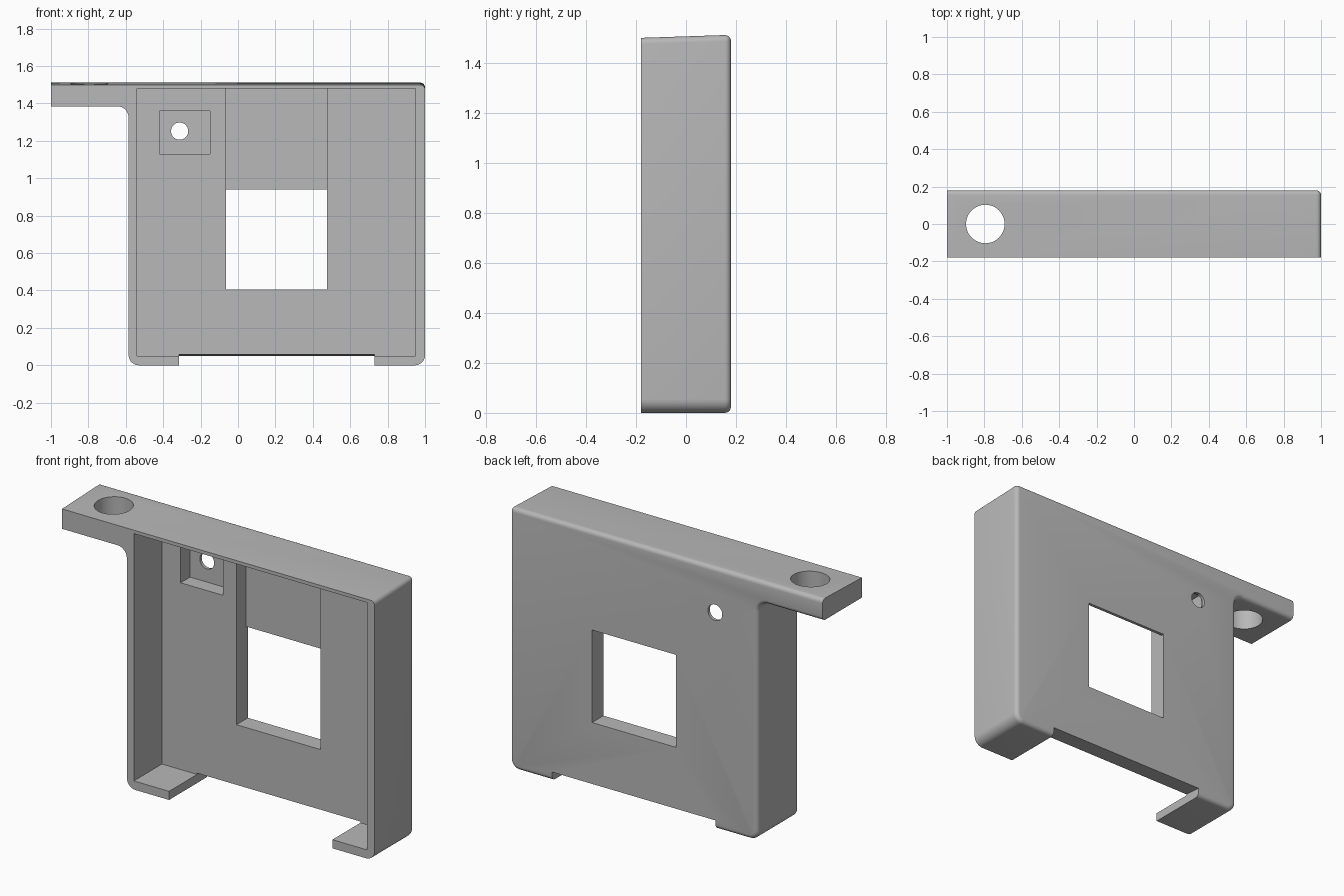
import bpy
import bmesh
from math import cos, sin, radians
from mathutils import Matrix, Vector

cube = bpy.data.objects.get("Cube")
if cube:
    bpy.data.objects.remove(cube, do_unlink=True)

grey = bpy.data.materials.new("light grey plastic")
grey.use_nodes = True
colour = (0.48, 0.48, 0.48, 1)
grey.diffuse_color = colour
grey.node_tree.nodes["Principled BSDF"].inputs["Base Color"].default_value = colour

FRONT, BACK = -0.18, 0.18
PLATE = 0.076      # front face of the back plate
SKIN = 0.162       # floor of the recesses in the plate
TOP = 1.512


def make_object(name, bm):
    bmesh.ops.recalc_face_normals(bm, faces=bm.faces)
    mesh = bpy.data.meshes.new(name)
    bm.to_mesh(mesh)
    bm.free()
    mesh.materials.append(grey)
    obj = bpy.data.objects.new(name, mesh)
    bpy.context.collection.objects.link(obj)
    return obj


def arc(x, z, r, start, end, steps=8):
    angles = [radians(start + (end - start) * i / steps) for i in range(steps + 1)]
    return [(x + r * cos(a), z + r * sin(a)) for a in angles]


def box(name, x0, x1, y0, y1, z0, z1):
    bm = bmesh.new()
    bmesh.ops.create_cube(bm, size=1)
    for v in bm.verts:
        v.co = Vector((x1 if v.co.x > 0 else x0,
                       y1 if v.co.y > 0 else y0,
                       z1 if v.co.z > 0 else z0))
    return make_object(name, bm)


def cylinder(name, centre, r, length, axis):
    bm = bmesh.new()
    turn = Matrix.Rotation(radians(90), 4, "X") if axis == "y" else Matrix()
    bmesh.ops.create_cone(bm, cap_ends=True, segments=48, radius1=r, radius2=r,
                          depth=length, matrix=Matrix.Translation(centre) @ turn)
    return make_object(name, bm)


# Housing: outline with side tab, extruded front to back
outline = [(-1, TOP), (-1, 1.385)]
outline += arc(-0.645, 1.325, 0.06, 90, 0)
outline += arc(-0.53, 0.055, 0.055, 180, 270)
outline += arc(0.945, 0.055, 0.055, 270, 360)
outline += [(1, TOP)]
bm = bmesh.new()
face = bm.faces.new([bm.verts.new((x, FRONT, z)) for x, z in outline])
extruded = bmesh.ops.extrude_face_region(bm, geom=[face], use_keep_orig=True)
for v in extruded["geom"]:
    if isinstance(v, bmesh.types.BMVert):
        v.co.y = BACK
bmesh.ops.recalc_face_normals(bm, faces=bm.faces)

# Slight slope of the top towards the front
for v in bm.verts:
    if v.co.y < 0 and v.co.z > 1.5:
        v.co.z = 1.5

# Rounded back rim and upper corner; tab end stays sharp
rounded = []
for e in bm.edges:
    a, b = (v.co for v in e.verts)
    on_back = a.y > 0 and b.y > 0
    tab_end = a.x < -0.99 and b.x < -0.99
    corner = min(a.x, b.x) > 0.99 and min(a.z, b.z) > 1.4
    if (on_back and not tab_end) or corner:
        rounded.append(e)
bmesh.ops.bevel(bm, geom=rounded, offset=0.025, offset_type="OFFSET",
                segments=5, profile=0.5, affect="EDGES")
housing = make_object("bracket_housing", bm)

# Cutters
notch = box("bottom_notch_cutter", -0.315, 0.73, -0.4, 0.4, -0.2, 0.06)
for v in notch.data.vertices:      # sloping roof of the notch
    if v.co.z > 0:
        v.co.z = 0.09 if v.co.y < 0 else 0.035
cutters = [
    box("cavity_cutter", -0.54, 0.95, -0.4, PLATE, 0.05, 1.48),
    box("channel_cutter", -0.063, 0.475, -0.1, SKIN, 0.405, 1.48),
    box("window_cutter", -0.063, 0.475, -0.1, 0.4, 0.405, 0.94),
    box("screw_pocket_cutter", -0.42, -0.15, -0.1, SKIN, 1.13, 1.36),
    cylinder("screw_hole_cutter", (-0.312, 0.2, 1.252), 0.046, 0.5, "y"),
    cylinder("tab_hole_cutter", (-0.795, 0, 1.45), 0.103, 0.6, "z"),
    notch,
]

bpy.ops.object.select_all(action="DESELECT")
bpy.context.view_layer.objects.active = housing
housing.select_set(True)
for cutter in cutters:
    cutter.hide_render = True
    mod = housing.modifiers.new(cutter.name, "BOOLEAN")
    mod.operation = "DIFFERENCE"
    mod.solver = "EXACT"
    mod.object = cutter
    bpy.ops.object.modifier_apply(modifier=mod.name)
for cutter in cutters:
    bpy.data.objects.remove(cutter, do_unlink=True)

bpy.ops.object.shade_smooth_by_angle(angle=radians(30))
